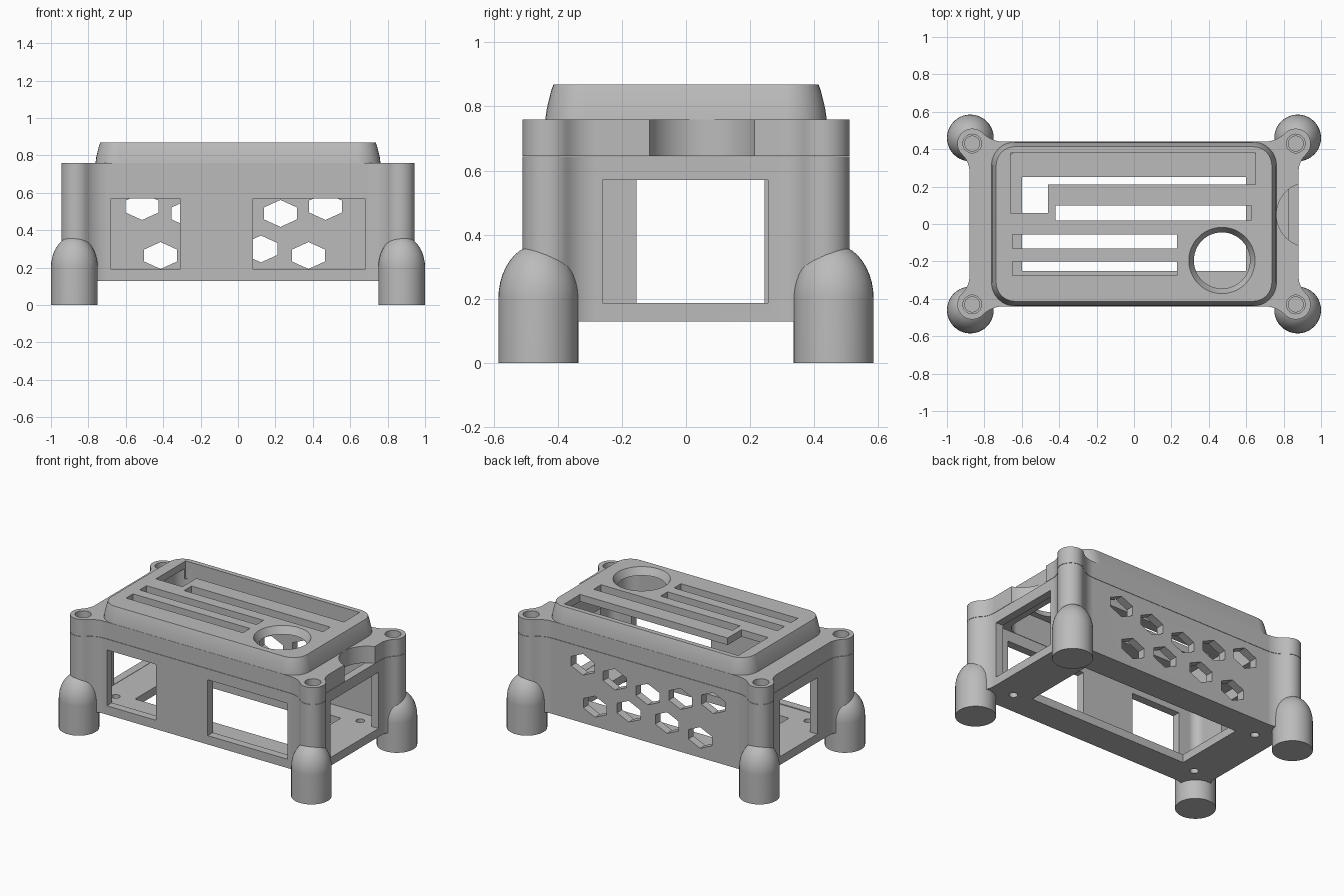
import bpy, bmesh, math
from math import cos, sin, pi, atan2, sqrt

if "Cube" in bpy.data.objects:
    bpy.data.objects.remove(bpy.data.objects["Cube"])

grey = bpy.data.materials.new("light_grey")
grey.diffuse_color = (0.5, 0.5, 0.5, 1)
grey.use_nodes = True
grey.node_tree.nodes["Principled BSDF"].inputs["Base Color"].default_value = grey.diffuse_color
SIDES = [(sx, sy) for sx in (-1, 1) for sy in (-1, 1)]


def loft(name, rings):
    """Capped skin over rings holding equal numbers of 3D points."""
    bm = bmesh.new()
    vs = [[bm.verts.new(p) for p in r] for r in rings]
    n = len(rings[0])
    for a, b in zip(vs, vs[1:]):
        for i in range(n):
            j = (i + 1) % n
            bm.faces.new((a[i], a[j], b[j], b[i]))
    bm.faces.new(vs[0][::-1])
    bm.faces.new(vs[-1])
    bmesh.ops.recalc_face_normals(bm, faces=bm.faces)
    me = bpy.data.meshes.new(name)
    bm.to_mesh(me)
    bm.free()
    ob = bpy.data.objects.new(name, me)
    bpy.context.collection.objects.link(ob)
    me.materials.append(grey)
    return ob


def prism(pts, t0, t1, axis="z", name="cutter"):
    put = {"x": lambda u, w, t: (t, u, w),
           "y": lambda u, w, t: (u, t, w),
           "z": lambda u, w, t: (u, w, t)}[axis]
    return loft(name, [[put(u, w, t) for u, w in pts] for t in (t0, t1)])


def rect(u0, u1, w0, w1):
    return [(u0, w0), (u1, w0), (u1, w1), (u0, w1)]


def arc(cx, cy, r, a0, a1, n):
    return [(cx + r * cos(a0 + (a1 - a0) * i / n),
             cy + r * sin(a0 + (a1 - a0) * i / n)) for i in range(n + 1)]


def circle(cx, cy, r, n=32):
    return arc(cx, cy, r, 0, 2 * pi, n)[:-1]


def round_rect(hx, hy, r):
    pts = []
    for k, (sx, sy) in enumerate(((1, 1), (-1, 1), (-1, -1), (1, -1))):
        pts += arc(sx * (hx - r), sy * (hy - r), r, k * pi / 2, (k + 1) * pi / 2, 8)
    return pts


def boolean(ob, tool, op="DIFFERENCE"):
    m = ob.modifiers.new("bool", "BOOLEAN")
    m.object, m.operation, m.solver = tool, op, "EXACT"
    bpy.context.view_layer.objects.active = ob
    bpy.ops.object.modifier_apply(modifier=m.name)
    bpy.data.objects.remove(tool, do_unlink=True)


def finish(ob):
    bpy.ops.object.select_all(action="DESELECT")
    ob.select_set(True)
    bpy.context.view_layer.objects.active = ob
    bpy.ops.object.shade_smooth_by_angle(angle=math.radians(30))
    m = ob.modifiers.new("normals", "WEIGHTED_NORMAL")
    m.keep_sharp = True


# Case outline: box with filleted round screw bosses at the corners
HX, HY, BX, BY, BR = 0.88, 0.44, 0.865, 0.43, 0.08


def case_outline():
    r1, r2 = 0.125, 0.16
    dy = sqrt((r1 + BR) ** 2 - (r1 + HX - BX) ** 2)
    dx = sqrt((r2 + BR) ** 2 - (r2 + HY - BY) ** 2)
    c1, c2 = (HX + r1, BY - dy), (BX - dx, HY + r2)
    a1 = atan2(BY - c1[1], BX - c1[0])
    a2 = atan2(BY - c2[1], BX - c2[0])
    q = arc(*c1, r1, pi, a1, 8)
    q += arc(BX, BY, BR, a1 - pi, a2 + pi, 20)[1:]
    q += arc(*c2, r2, a2, -pi / 2, 8)[1:]
    return (q + [(-x, y) for x, y in q[::-1]] + [(-x, -y) for x, y in q]
            + [(x, -y) for x, y in q[::-1]])


def cavity():
    return prism(round_rect(0.825, 0.385, 0.06), 0.185, 0.80)


# Lower case: floor, walls and openings
case = prism(case_outline(), 0.13, 0.644, name="lower_case")
boolean(case, cavity())
boolean(case, prism(rect(-0.6, 0.6, -0.25, 0.25), 0.05, 0.25))
boolean(case, prism(rect(-0.68, -0.31, 0.19, 0.57), -0.6, -0.3, "y"))
boolean(case, prism(rect(0.08, 0.68, 0.19, 0.57), -0.6, -0.3, "y"))
boolean(case, prism(rect(-0.26, 0.255, 0.187, 0.57), 0.75, 1.0, "x"))
boolean(case, prism(rect(-0.155, 0.245, 0.187, 0.57), -1.0, -0.75, "x"))
for sx, sy in SIDES:
    boolean(case, prism(circle(sx * 0.72, sy * 0.287, 0.027, 20), 0.05, 0.25))
    boolean(case, prism(circle(sx * BX, sy * BY, 0.04, 24), 0.38, 0.7))

# Hexagonal vents in the back wall
top_row = [(-0.513, 0.527), (-0.267, 0.49), (-0.02, 0.455), (0.227, 0.49), (0.468, 0.527)]
low_row = [(-0.414, 0.265), (-0.165, 0.30), (0.123, 0.30), (0.377, 0.265)]
for x, z in top_row + low_row:
    hexagon = [(x + a * 0.088, z + b) for a, b in
               ((0, 0.072), (-1, 0.032), (-1, -0.032), (0, -0.072), (1, -0.032), (1, 0.032))]
    boolean(case, prism(hexagon, 0.3, 0.6, "y"))
finish(case)

# Lid: flat rim with a raised, curved-edge panel
lid = prism(case_outline(), 0.646, 0.76, name="lid")
steps = [(0, 0.70), (0, 0.76), (0.004, 0.79), (0.011, 0.82), (0.018, 0.848), (0.025, 0.868)]
raised = loft("raised_panel", [[(x, y, z) for x, y in
              round_rect(0.762 - d, 0.4385 - d, 0.125 - d)] for d, z in steps])
boolean(lid, raised, "UNION")
boolean(lid, prism(round_rect(0.70, 0.385, 0.09), 0.55, 0.82))

# Lid slots
L_slot = [(-0.66, 0.06), (-0.46, 0.06), (-0.46, 0.21), (0.65, 0.21), (0.65, 0.38), (-0.66, 0.38)]
for pts in (L_slot, rect(-0.42, 0.625, 0.02, 0.10),
            rect(-0.65, 0.23, -0.13, -0.055), rect(-0.65, 0.23, -0.275, -0.20)):
    boolean(lid, prism(pts, 0.75, 0.95))

# Tapered round opening
boolean(lid, loft("cutter", [[(x, y, z) for x, y in circle(0.47, -0.195, r, 48)]
                             for z, r in ((0.80, 0.139), (0.88, 0.184))]))
# Scalloped notch in the right rim
boolean(lid, prism(circle(0.935, 0.05, 0.173, 64), 0.6, 0.9))
# Screw holes
for sx, sy in SIDES:
    boolean(lid, prism(circle(sx * BX, sy * BY, 0.05), 0.70, 0.9))
    boolean(lid, prism(circle(sx * BX, sy * BY, 0.04, 24), 0.6, 0.75))
finish(lid)

# Domed feet, trimmed where they would enter the case
for sx, sy in SIDES:
    prof = [(0, 0.125)] + [(0.2 + 0.17 * sin(a), 0.125 * cos(a))
                           for a in [i * pi / 2 / 10.1 for i in range(11)]]
    foot = loft("foot", [[(x, y, z) for x, y in circle(sx * 0.875, sy * 0.46, r, 40)]
                         for z, r in prof])
    boolean(foot, cavity())
    finish(foot)
